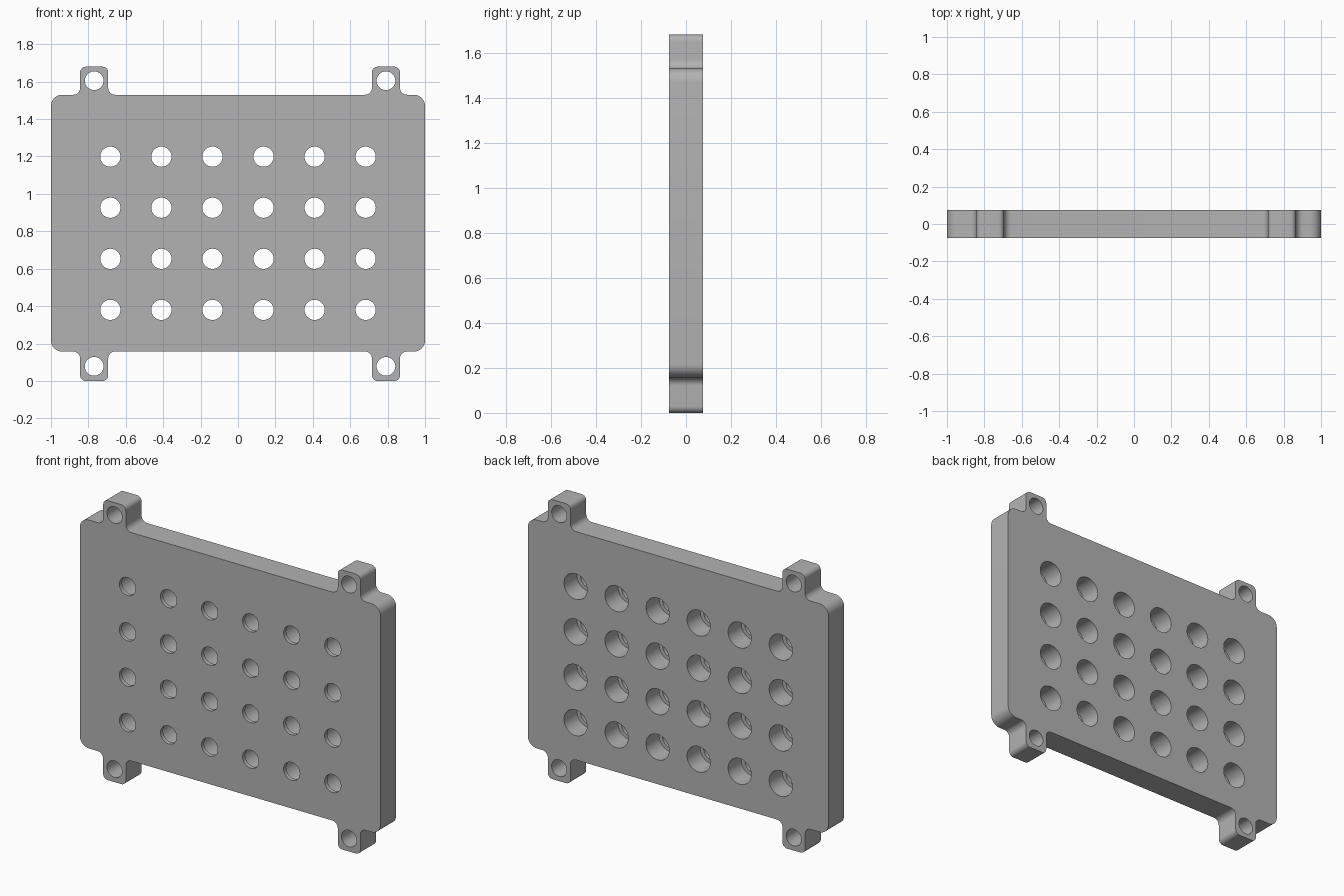
import bpy, bmesh, math
from mathutils import Vector, Matrix

cube = bpy.data.objects.get("Cube")
if cube:
    bpy.data.objects.remove(cube, do_unlink=True)

HALF_DEPTH = 0.075
BOTTOM, TOP, HEIGHT = 0.157, 1.53, 1.68
TAB_CENTRES, TAB_HALF = (-0.769, 0.791), 0.075
LIP = 0.025  # thin front wall left by the counterbores

grey = bpy.data.materials.new("plain grey")
grey.use_nodes = True
COLOUR = (0.45, 0.45, 0.45, 1)
grey.diffuse_color = COLOUR
grey.node_tree.nodes["Principled BSDF"].inputs["Base Color"].default_value = COLOUR


def make_object(name, bm):
    bmesh.ops.recalc_face_normals(bm, faces=bm.faces)
    mesh = bpy.data.meshes.new(name)
    bm.to_mesh(mesh)
    bm.free()
    mesh.materials.append(grey)
    obj = bpy.data.objects.new(name, mesh)
    bpy.context.collection.objects.link(obj)
    return obj


def rounded(corners, steps=8):
    """Replace each (x, z, radius) right-angle corner with an arc."""
    points = []
    for i, (x, z, r) in enumerate(corners):
        p = Vector((x, z))
        a = (Vector(corners[i - 1][:2]) - p).normalized() * r
        b = (Vector(corners[(i + 1) % len(corners)][:2]) - p).normalized() * r
        for k in range(steps + 1):
            t = math.pi / 2 * k / steps
            points.append(p + a * (1 - math.sin(t)) + b * (1 - math.cos(t)))
    return points


def edge_with_tabs(z, tip, centres, direction):
    """Corners along one long edge, with two mounting tabs."""
    corners = [(-direction, z, 0.06)]
    for c in centres:
        start, end = c - direction * TAB_HALF, c + direction * TAB_HALF
        corners += [(start, z, 0.037), (start, tip, 0.03),
                    (end, tip, 0.03), (end, z, 0.037)]
    return corners + [(direction, z, 0.06)]


def add_cylinder(bm, x, z, radius, y0, y1):
    place = Matrix.Translation((x, (y0 + y1) / 2, z)) @ Matrix.Rotation(math.pi / 2, 4, "X")
    bmesh.ops.create_cone(bm, cap_ends=True, segments=40, radius1=radius,
                          radius2=radius, depth=y1 - y0, matrix=place)


# Plate with four tabs
outline = rounded(edge_with_tabs(BOTTOM, 0, TAB_CENTRES, 1)
                  + edge_with_tabs(TOP, HEIGHT, TAB_CENTRES[::-1], -1))
bm = bmesh.new()
face = bm.faces.new([bm.verts.new((p.x, -HALF_DEPTH, p.y)) for p in outline])
extruded = bmesh.ops.extrude_face_region(bm, geom=[face], use_keep_orig=True)
bmesh.ops.translate(bm, vec=(0, 2 * HALF_DEPTH, 0),
                    verts=[v for v in extruded["geom"] if isinstance(v, bmesh.types.BMVert)])
plate = make_object("mounting_plate", bm)

# Through holes in the grid and tabs, then wide counterbores from the back
grid = [(-0.6825 + 0.273 * i, 0.38 + 0.273 * j) for i in range(6) for j in range(4)]
through, bores = bmesh.new(), bmesh.new()
for x, z in grid:
    add_cylinder(through, x, z, 0.054, -0.2, 0.2)
    add_cylinder(bores, x, z, 0.077, -HALF_DEPTH + LIP, 0.2)
for x in TAB_CENTRES:
    for z in (0.078, HEIGHT - 0.075):
        add_cylinder(through, x, z, 0.05, -0.2, 0.2)
cutters = [make_object("through_hole_cutter", through),
           make_object("counterbore_cutter", bores)]
for cutter in cutters:
    cutter.hide_render = True
    cut = plate.modifiers.new(cutter.name, "BOOLEAN")
    cut.operation, cut.solver, cut.object = "DIFFERENCE", "EXACT", cutter

# Bake the cuts, drop the cutters and shade smooth with sharp rims
depsgraph = bpy.context.evaluated_depsgraph_get()
baked = bpy.data.meshes.new_from_object(plate.evaluated_get(depsgraph))
plate.modifiers.clear()
plate.data = baked
for cutter in cutters:
    bpy.data.objects.remove(cutter, do_unlink=True)
bpy.ops.object.select_all(action="DESELECT")
plate.select_set(True)
bpy.context.view_layer.objects.active = plate
bpy.ops.object.shade_smooth_by_angle(angle=math.radians(30))
